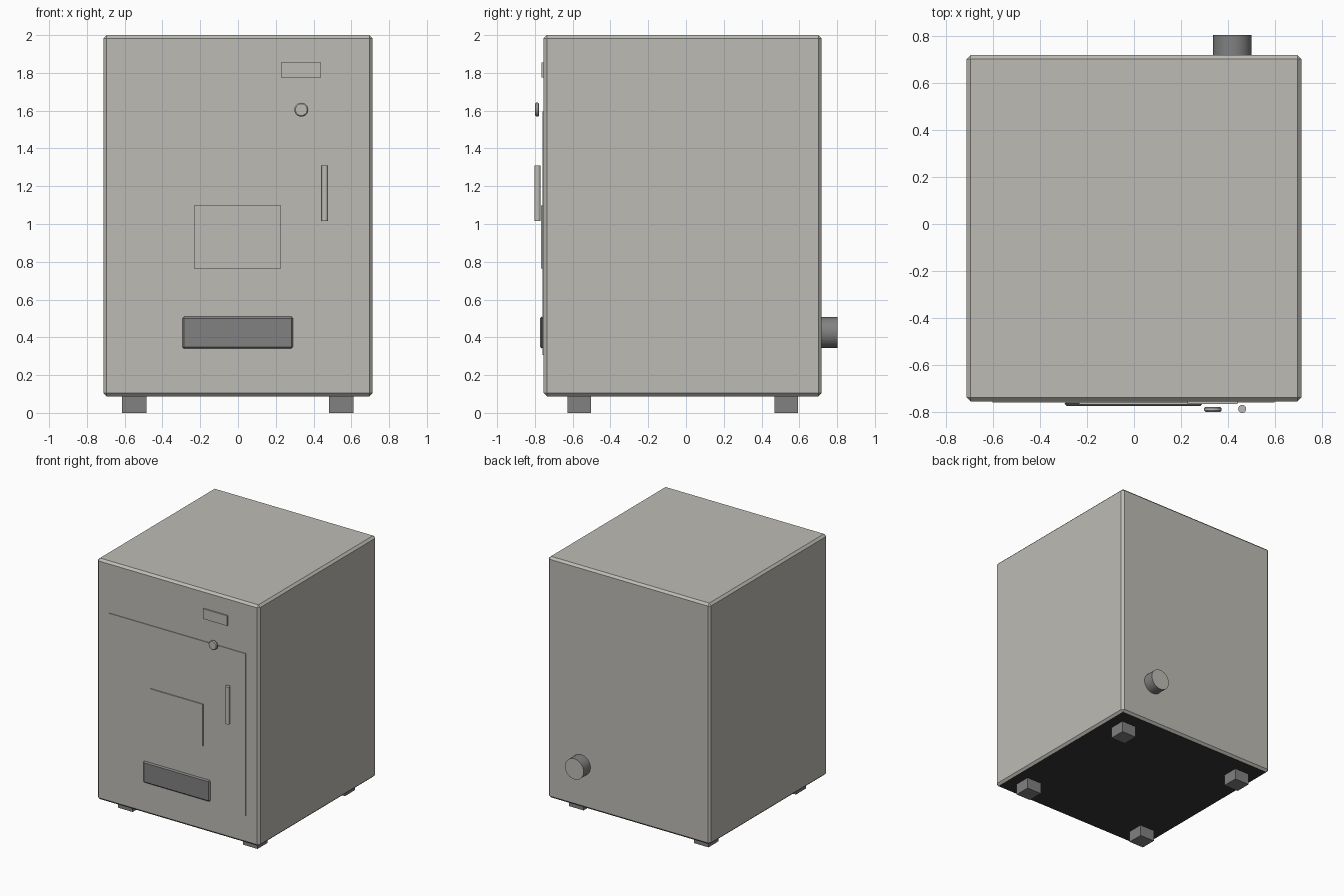
import bpy
from math import pi

if "Cube" in bpy.data.objects:
    bpy.data.objects.remove(bpy.data.objects["Cube"], do_unlink=True)


def material(name, colour):
    m = bpy.data.materials.new(name)
    m.use_nodes = True
    m.diffuse_color = (*colour, 1)
    m.node_tree.nodes["Principled BSDF"].inputs["Base Color"].default_value = (*colour, 1)
    return m


shell = material("warm light grey", (0.51, 0.50, 0.46))
grey = material("mid grey", (0.22, 0.22, 0.22))
dark = material("charcoal", (0.04, 0.035, 0.04))


def finish(obj, name, mats, bevel=0):
    obj.name = obj.data.name = name
    for m in mats:
        obj.data.materials.append(m)
    if bevel:
        mod = obj.modifiers.new("chamfer", "BEVEL")
        mod.width, mod.segments, mod.limit_method = bevel, 1, "ANGLE"
        bpy.ops.object.modifier_apply(modifier=mod.name)
    return obj


def box(name, x, y, z, mats, bevel=0):
    """Box spanning the given (low, high) ranges."""
    spans = (x, y, z)
    bpy.ops.mesh.primitive_cube_add(size=1, location=[sum(s) / 2 for s in spans])
    obj = bpy.context.object
    obj.scale = [s[1] - s[0] for s in spans]
    bpy.ops.object.transform_apply(location=False, rotation=False)
    return finish(obj, name, mats, bevel)


def cylinder(name, centre, radius, depth, mats, along_y=True, bevel=0):
    bpy.ops.mesh.primitive_cylinder_add(vertices=32, radius=radius, depth=depth, location=centre,
                                        rotation=(pi / 2 if along_y else 0, 0, 0))
    bpy.ops.object.transform_apply(location=False, scale=False)
    obj = finish(bpy.context.object, name, mats, bevel)
    bpy.ops.object.shade_smooth_by_angle()
    return obj


FRONT, BACK = -0.754, 0.718

# Cabinet with a dark underside
cabinet = box("cabinet", (-0.712, 0.712), (FRONT, BACK), (0.088, 2), [shell, dark], 0.017)
for face in cabinet.data.polygons:
    face.material_index = int(face.normal.z < -0.9)

# Door and the flat plates on the front
box("door", (-0.602, 0.598), (-0.759, FRONT), (0.307, 1.595), [shell])
box("door_label_plate", (-0.233, 0.227), (-0.767, FRONT), (0.765, 1.097), [shell])
box("display_plate", (0.227, 0.44), (-0.765, FRONT), (1.775, 1.855), [shell])
box("lower_vent", (-0.295, 0.292), (-0.774, FRONT), (0.34, 0.51), [grey], 0.011)

# Handle bar and round knob
cylinder("door_handle", (0.46, -0.786, 1.163), 0.017, 0.295, [shell], along_y=False)
cylinder("door_knob", (0.335, -0.788, 1.605), 0.037, 0.022, [shell], bevel=0.006)

# Rear outlet with a lighter end cap
outlet = cylinder("rear_outlet", (0.418, 0.7605, 0.425), 0.082, 0.085, [grey, shell])
for face in outlet.data.polygons:
    face.material_index = int(face.normal.y > 0.9)

# Four square feet
for side, x in (("left", 0.547), ("right", -0.549)):
    for end, y in (("front", -0.565), ("back", 0.531)):
        box(f"{end}_{side}_foot", (x - 0.064, x + 0.064), (y - 0.063, y + 0.063), (0, 0.09), [grey])
